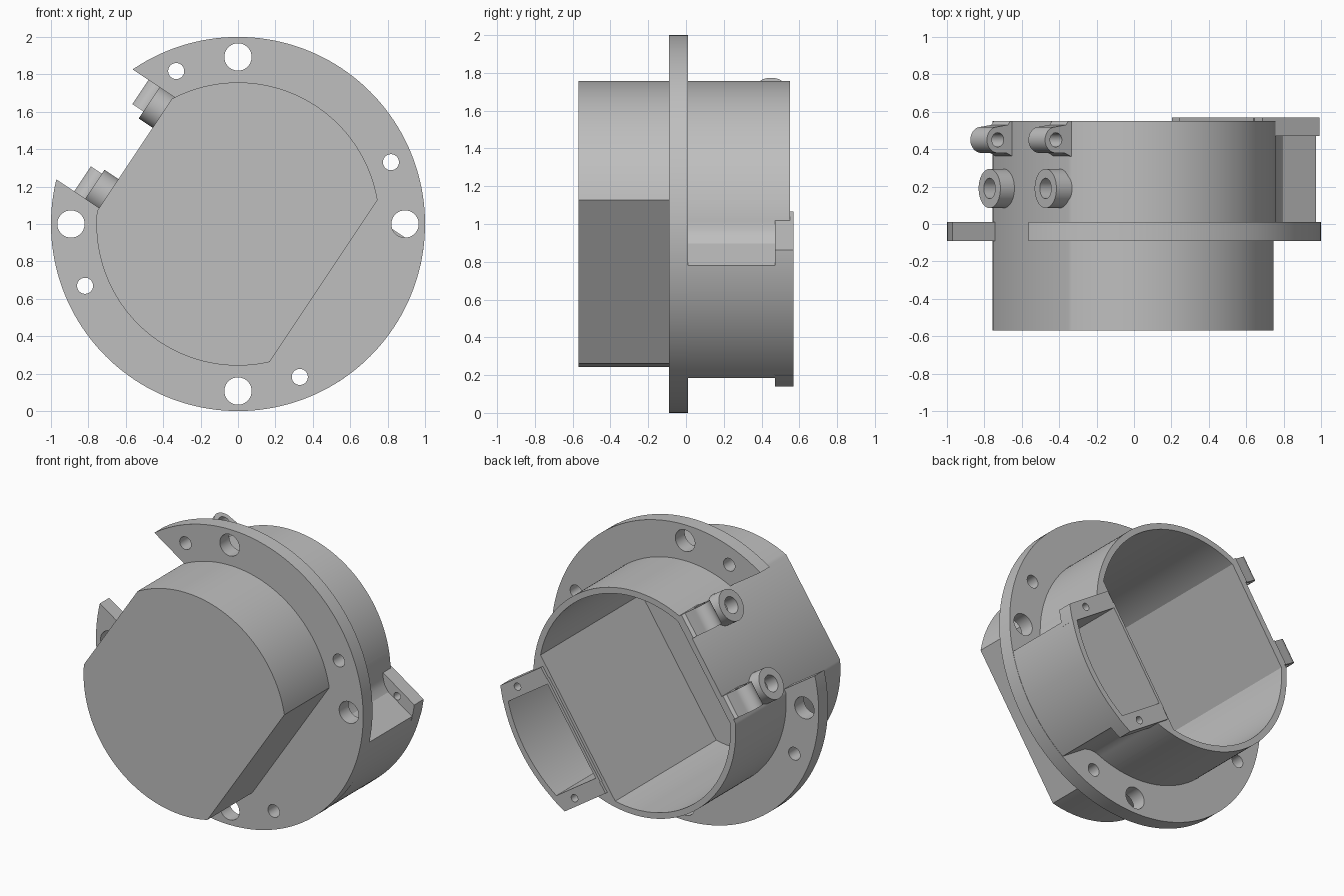
import bpy, bmesh
from math import acos, asin, cos, sin, radians, atan2

if "Cube" in bpy.data.objects:
    bpy.data.objects.remove(bpy.data.objects["Cube"], do_unlink=True)

grey = bpy.data.materials.new("plain grey")
grey.use_nodes = True
grey.diffuse_color = (0.52, 0.52, 0.52, 1)
grey.node_tree.nodes["Principled BSDF"].inputs["Base Color"].default_value = grey.diffuse_color

TILT = atan2(2, 3)      # the whole casing is turned about its depth axis
R, FLAT, CHORD = 0.757, -0.665, 0.55
WALL = 0.04
POD = 0.357             # half width of the side pod


def arc(r, a0, a1, n=64, c=(0, 0)):
    return [(c[0] + r * cos(a0 + (a1 - a0) * i / n),
             c[1] + r * sin(a0 + (a1 - a0) * i / n)) for i in range(n + 1)]


def circle(r, c=(0, 0), n=96):
    return arc(r, 0, radians(360), n, c)[:-1]


def slab(r, u0, u1):
    """Disc profile with a flat on both sides."""
    a, b = acos(u1 / r), acos(u0 / r)
    return arc(r, a, b) + arc(r, -b, -a)


def rect(u0, u1, v0, v1):
    return [(u0, v0), (u1, v0), (u1, v1), (u0, v1)]


def prism(name, profile, lo, hi, axis="y"):
    """Extrude a profile along depth (y), across the flat (u) or along it (v)."""
    place = {"y": lambda p, d: (p[0], d, p[1]),
             "u": lambda p, d: (d, p[0], p[1]),
             "v": lambda p, d: (p[0], p[1], d)}[axis]
    bm = bmesh.new()
    ends = [[bm.verts.new(place(p, d)) for p in profile] for d in (lo, hi)]
    n = len(profile)
    for e in ends:
        bm.faces.new(e)
    for i in range(n):
        j = (i + 1) % n
        bm.faces.new((ends[0][i], ends[0][j], ends[1][j], ends[1][i]))
    bmesh.ops.recalc_face_normals(bm, faces=bm.faces)
    me = bpy.data.meshes.new(name)
    bm.to_mesh(me)
    bm.free()
    me.materials.append(grey)
    ob = bpy.data.objects.new(name, me)
    bpy.context.scene.collection.objects.link(ob)
    ob.rotation_euler = (0, TILT, 0)
    ob.location = (0, 0, 1)
    return ob


def cut(ob, cutters):
    for c in cutters:
        m = ob.modifiers.new("cut", "BOOLEAN")
        m.operation, m.solver, m.object = "DIFFERENCE", "EXACT", c
    bpy.context.view_layer.update()
    dg = bpy.context.evaluated_depsgraph_get()
    me = bpy.data.meshes.new_from_object(ob.evaluated_get(dg))
    ob.modifiers.clear()
    ob.data = me


helpers, parts = [], []


def cutter(*args):
    ob = prism("cutter", *args)
    ob.hide_render = True
    helpers.append(ob)
    return ob


# main housing: open at the back, flat on two sides
cavity = cutter(slab(R - WALL, FLAT + WALL, CHORD - WALL), -0.53, 0.7)
housing = prism("housing", slab(R, FLAT, CHORD), -0.57, 0.55)
cut(housing, [cavity])
parts.append(housing)

# mounting flange with a notch and a ring of holes
notch = cutter(rect(-1.2, FLAT + 0.015, -0.34, 0.375), -0.3, 0.3)
holes = []
for k in range(4):
    q = radians(90 * k) + TILT
    for off, r, d in ((0, 0.073, 0.893), (22, 0.043, 0.882)):
        a = q + radians(off)
        holes.append(cutter(circle(r, (d * cos(a), d * sin(a)), 40), -0.3, 0.3))
flange = prism("flange", circle(1, n=160), -0.09, 0.01)
cut(flange, [cavity, notch] + holes)
parts.append(flange)

# side pod behind the flange, with an open pocket
lip = 0.325
half = asin(POD / 0.998)
inner = asin(lip / 0.96)
pocket = cutter([(CHORD, -lip)] + arc(0.96, -inner, inner, 32) + [(CHORD, lip)], 0.015, 0.7)
screws = [cutter(circle(0.025, (0.78, s * 0.385), 24), 0.47, 0.7) for s in (-1, 1)]
pod = prism("side_pod", [(CHORD - 0.02, -POD)] + arc(0.998, -half, half, 32)
            + [(CHORD - 0.02, POD)], -0.02, 0.57)
cut(pod, [pocket] + screws)
parts.append(pod)

# rounded shoulder joining housing and pod
bend = radians(34.5)
top = arc(R, bend, acos(CHORD / R), 10)
blend = [(0.72, POD), (0.675, 0.375), (0.645, 0.4)]
upper = blend + top
shoulder = prism("shoulder", [(u, -v) for u, v in reversed(upper)] + upper, -0.02, 0.55)
cut(shoulder, [pocket])
parts.append(shoulder)

# screw tabs at both ends of the pod
for s, side in ((1, "upper"), (-1, "lower")):
    edge = arc(1, asin(0.33 / 1), asin(0.435), 8)
    shape = [(0.535, 0.33)] + edge + [(0.535, 0.435)]
    tab = prism(side + "_screw_tab", [(u, s * v) for u, v in shape], 0.47, 0.57)
    cut(tab, screws + [pocket])
    parts.append(tab)

# hinge lugs and ring bosses on the long flat
for side, ring_v, lug_v in (("upper", 0.28, 0.30), ("lower", -0.26, -0.26)):
    boss = prism(side + "_ring_boss", circle(0.105, (0.19, ring_v), 48),
                 FLAT - 0.09, FLAT + 0.01, "u")
    cut(boss, [cutter(circle(0.055, (0.19, ring_v), 32), FLAT - 0.2, FLAT, "u")])
    eye = (-0.755, 0.45)
    tip = arc(0.07, radians(90), radians(270), 20, eye)
    shape = tip + [(-0.70, 0.38), (FLAT + 0.01, 0.36), (FLAT + 0.01, 0.55),
                   (-0.675, 0.55), (-0.69, 0.53)]
    lug = prism(side + "_hinge_lug", shape, lug_v - 0.08, lug_v + 0.08, "v")
    cut(lug, [cutter(circle(0.038, eye, 32), lug_v - 0.2, lug_v + 0.2, "v")])
    parts += [boss, lug]

for h in helpers:
    bpy.data.objects.remove(h, do_unlink=True)

# smooth curved walls, keep edges sharp
bpy.ops.object.select_all(action="DESELECT")
for p in parts:
    p.select_set(True)
bpy.context.view_layer.objects.active = parts[0]
bpy.ops.object.shade_smooth_by_angle(angle=radians(30))
